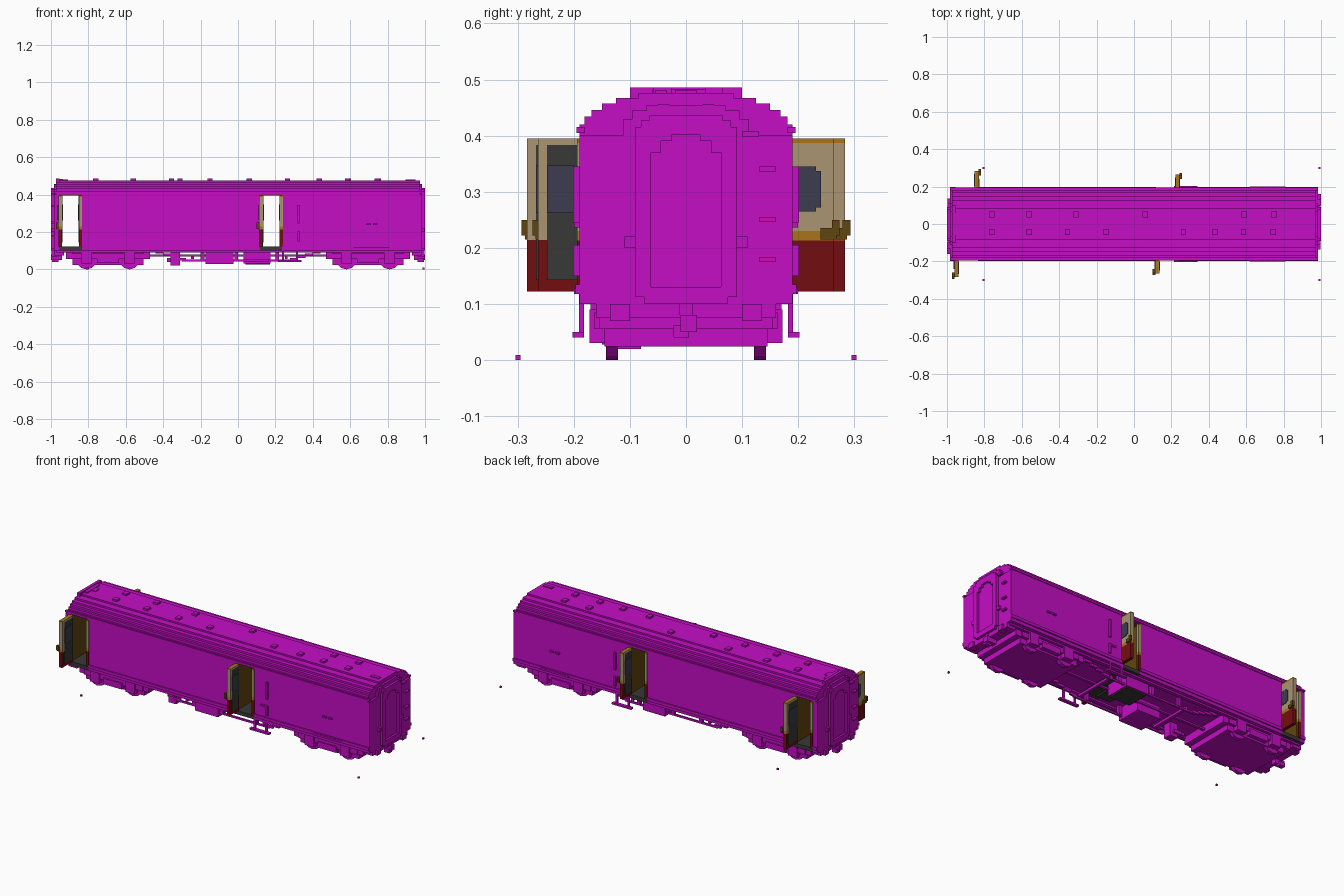
import bpy, bmesh, math

if "Cube" in bpy.data.objects:
    bpy.data.objects.remove(bpy.data.objects["Cube"], do_unlink=True)


def material(name, rgb):
    m = bpy.data.materials.new(name)
    m.use_nodes = True
    m.diffuse_color = (*rgb, 1)
    m.node_tree.nodes["Principled BSDF"].inputs["Base Color"].default_value = (*rgb, 1)
    return m


MAGENTA = material("magenta", (0.56, 0.004, 0.56))
TAN = material("tan", (0.40, 0.30, 0.165))
RED = material("dark red", (0.175, 0.004, 0.005))
GOLD = material("gold", (0.40, 0.175, 0.01))
BROWN = material("brown", (0.117, 0.06, 0.005))
GREY = material("dark grey", (0.04, 0.04, 0.037))
GLASS = material("blue grey glass", (0.045, 0.045, 0.08))


def finish(name, bm, mat):
    bmesh.ops.recalc_face_normals(bm, faces=bm.faces)
    me = bpy.data.meshes.new(name)
    bm.to_mesh(me)
    bm.free()
    me.materials.append(mat)
    ob = bpy.data.objects.new(name, me)
    bpy.context.scene.collection.objects.link(ob)
    return ob


def boxes(name, mat, items, cx=0, s=1, mirror_y=False):
    """Boxes (x0, x1, y0, y1, z0, z1), shifted to cx and turned half round if s is -1."""
    bm = bmesh.new()
    for x0, x1, y0, y1, z0, z1 in items:
        for t in ((1, -1) if mirror_y else (1,)):
            vs = bmesh.ops.create_cube(bm, size=1)["verts"]
            for v in vs:
                x = (x0 + x1) / 2 + v.co.x * (x1 - x0)
                y = (y0 + y1) / 2 + v.co.y * (y1 - y0)
                z = (z0 + z1) / 2 + v.co.z * (z1 - z0)
                v.co = (cx + s * x, s * t * y, z)
    return finish(name, bm, mat)


def prism(name, mat, half, x0, x1):
    """Half cross-section (y, z) mirrored across y and extruded along x."""
    pts = half + [(-y, z) for y, z in reversed(half)]
    bm = bmesh.new()
    f = bm.faces.new([bm.verts.new((x0, y, z)) for y, z in pts])
    ext = bmesh.ops.extrude_face_region(bm, geom=[f])["geom"]
    for v in ext:
        if isinstance(v, bmesh.types.BMVert):
            v.co.x = x1
    return finish(name, bm, mat)


# Body sections between the doorways
VESTIBULES = (-0.895, 0.178)
D = 0.06
cuts = [-0.985] + [c + k for c in VESTIBULES for k in (-D, D)] + [0.985]
for i in range(0, 6, 2):
    prism(f"body_section_{i // 2 + 1}", MAGENTA, [(0.19, 0.10), (0.19, 0.40)], cuts[i], cuts[i + 1])
    boxes(f"body_sill_{i // 2 + 1}", MAGENTA,
          [(cuts[i], cuts[i + 1], 0.185, 0.197, 0.118, 0.135)], mirror_y=True)

# Stepped roof
roof_steps = [(0.19, 0.40), (0.19, 0.42), (0.181, 0.42), (0.181, 0.434), (0.168, 0.434),
              (0.168, 0.446), (0.15, 0.446), (0.15, 0.457), (0.125, 0.457), (0.125, 0.467),
              (0.085, 0.467), (0.085, 0.476)]
prism("roof", MAGENTA, roof_steps, -0.972, 0.972)
boxes("roof_gutter", MAGENTA, [(-0.985, 0.985, 0.18, 0.195, 0.405, 0.415)], mirror_y=True)
boxes("roof_end_rib", MAGENTA, [(-0.972, -0.955, -0.10, 0.10, 0.46, 0.486),
                                (-0.955, -0.935, -0.06, 0.06, 0.46, 0.482),
                                (-0.935, -0.91, -0.02, 0.02, 0.46, 0.48)])

# Roof vents in two rows
vents = [(x, 0.05) for x in (-0.76, -0.56, -0.31, 0.06, 0.59, 0.75)]
vents += [(x, -0.042) for x in (-0.76, -0.56, -0.355, -0.15, 0.265, 0.435, 0.585, 0.745)]
boxes("roof_vents", MAGENTA, [(x - 0.014, x + 0.014, y - 0.016, y + 0.016, 0.47, 0.486)
                              for x, y in vents] + [(0.895, 0.95, -0.055, -0.035, 0.47, 0.481)])

# Vestibules: floor, ceiling, cross walls
for n, c in enumerate(VESTIBULES, 1):
    boxes(f"vestibule_floor_{n}", GREY, [(-D, D, -0.188, 0.188, 0.10, 0.122)], c)
    boxes(f"vestibule_lining_{n}", BROWN, [(-D, D, -0.185, 0.185, 0.395, 0.401),
                                          (-D - 0.002, -D + 0.005, -0.185, 0.185, 0.122, 0.395),
                                          (D - 0.005, D + 0.002, -0.185, 0.185, 0.122, 0.395)], c)

# Livery bands, bottom to top
BANDS = ((RED, "red", 0.122, 0.213), (GOLD, "gold", 0.213, 0.230),
         (TAN, "tan", 0.230, 0.387), (GOLD, "trim", 0.387, 0.395))

# Open doors, hinged on opposite sides at front and back
for n, (c, reach) in enumerate(zip(VESTIBULES, (0.283, 0.264)), 1):
    for s, side in ((1, "front"), (-1, "back")):
        tag = f"{side}_{n}"
        for mat, band, z0, z1 in BANDS:
            boxes(f"door_{band}_{tag}", mat, [(-0.066, -0.047, -reach, -0.18, z0, z1)], c, s)
            boxes(f"jamb_{band}_{tag}", mat, [(0.045, 0.062, -0.194, -0.18, z0, z1)], c, s)
        edge = reach - 0.016
        boxes(f"door_inner_panel_{tag}", GREY, [(-0.047, -0.043, -edge, -0.188, 0.143, 0.383)], c, s)
        boxes(f"door_edge_{tag}", TAN, [(-0.047, -0.043, -reach, -edge, 0.213, 0.395),
                                        (-0.047, -0.043, -edge, -0.188, 0.383, 0.395)], c, s)
        boxes(f"door_window_inner_{tag}", GLASS, [(-0.044, -0.040, -edge, -0.2, 0.262, 0.347)], c, s)
        boxes(f"door_window_outer_{tag}", GLASS, [(-0.069, -0.065, -0.232, -0.195, 0.265, 0.345),
                                                  (-0.069, -0.065, -0.241, -0.232, 0.272, 0.337)], c, s)
        boxes(f"door_handle_{tag}", BROWN, [(-0.078, -0.064, -reach - 0.004, -reach + 0.024, 0.215, 0.235),
                                            (-0.078, -0.064, -reach - 0.01, -reach + 0.004, 0.222, 0.25)], c, s)

# Gangway ends, corner pillars, rungs, coupler and buffers
for s, end in ((1, "right"), (-1, "left")):
    xs = s * 0.96, s * 0.985
    prism(f"gangway_shell_{end}", MAGENTA,
          [(0.112, 0.10), (0.112, 0.43), (0.095, 0.43), (0.095, 0.445), (0.07, 0.445), (0.07, 0.455)], *xs)
    prism(f"gangway_door_{end}", MAGENTA,
          [(0.062, 0.13), (0.062, 0.37), (0.045, 0.37), (0.045, 0.39), (0.025, 0.39), (0.025, 0.402)],
          s * 0.97, s * 0.988)
    boxes(f"gangway_frame_{end}", MAGENTA,
          [(0.97, 1.0, 0.062, 0.09, 0.13, 0.415), (0.97, 1.0, 0.045, 0.08, 0.37, 0.428),
           (0.97, 1.0, 0.025, 0.065, 0.39, 0.436), (0.97, 1.0, -0.03, 0.03, 0.402, 0.436),
           (0.97, 1.0, 0, 0.09, 0.112, 0.13), (0.97, 1.0, 0, 0.075, 0.10, 0.112),
           (0.97, 0.997, 0.09, 0.11, 0.20, 0.22)], 0, s, True)
    boxes(f"end_rungs_{end}", MAGENTA,
          [(0.98, 1.0, y, y + 0.03, z, z + 0.009)
           for y, z in ((0.13, 0.175), (0.13, 0.246), (0.13, 0.336), (0.10, 0.398))], 0, s)
    boxes(f"end_lamps_{end}", MAGENTA, [(0.965, 0.985, 0.03, 0.05, 0.446, 0.456)], 0, s, True)
    boxes(f"headstock_{end}", MAGENTA, [(0.93, 0.985, 0, 0.16, 0.075, 0.10)], 0, s, True)
    boxes(f"coupler_{end}", MAGENTA, [(0.94, 1.0, -0.01, 0.02, 0.05, 0.08),
                                      (0.96, 0.995, -0.022, 0.005, 0.04, 0.062),
                                      (0.96, 0.99, -0.012, 0.012, 0.08, 0.10)], 0, s)
    boxes(f"buffers_{end}", MAGENTA, [(0.96, 0.997, 0.10, 0.135, 0.07, 0.10)], 0, s, True)

# Bogies with side frames, axle boxes and wheels
for c, side in ((-0.695, "left"), (0.695, "right")):
    boxes(f"bogie_core_{side}", MAGENTA, [(-0.19, 0.19, -0.145, 0.145, 0.024, 0.10)], c)
    boxes(f"bogie_side_frames_{side}", MAGENTA,
          [(-0.19, 0.19, 0.145, 0.163, 0.055, 0.085), (-0.06, 0.06, 0.145, 0.17, 0.035, 0.07),
           (-0.225, -0.19, 0.0, 0.155, 0.055, 0.10), (0.19, 0.225, 0.0, 0.155, 0.055, 0.10)]
          + [(k - 0.03, k + 0.03, 0.145, 0.172, 0.03, 0.09) for k in (-0.115, 0.115)],
          c, 1, True)
    bm = bmesh.new()
    for dx in (-0.115, 0.115):
        for y in (-0.132, 0.132):
            r = bmesh.ops.create_cone(bm, cap_ends=True, segments=12, radius1=0.055,
                                      radius2=0.055, depth=0.022)
            for v in r["verts"]:
                x, h, z = v.co.x, v.co.z, v.co.y
                v.co = (c + dx + x, y + h, 0.055 + z)
    finish(f"wheels_{side}", bm, MAGENTA)

# Underframe: equipment boxes, truss bars and brake gear
boxes("equipment_boxes", MAGENTA, [(-0.175, -0.025, -0.15, 0.0, 0.028, 0.10),
                                   (0.03, 0.175, 0.0, 0.15, 0.032, 0.10),
                                   (-0.36, -0.31, -0.13, -0.08, 0.02, 0.10),
                                   (-0.38, -0.33, -0.11, -0.07, 0.04, 0.06)])
boxes("battery_tray", GREY, [(0.04, 0.17, 0.01, 0.14, 0.025, 0.033),
                             (0.06, 0.15, -0.12, -0.03, 0.092, 0.10)])
boxes("truss_bars", MAGENTA,
      [(-0.30, 0.30, 0.125, 0.135, 0.042, 0.052), (-0.02, 0.0, 0.12, 0.138, 0.05, 0.10),
       (0.20, 0.22, 0.12, 0.138, 0.05, 0.10), (-0.2, -0.18, 0.12, 0.138, 0.05, 0.10)]
      + [(a * (0.30 + 0.04 * i) - 0.022, a * (0.30 + 0.04 * i) + 0.022, 0.125, 0.137,
          0.048 + 0.012 * i, 0.062 + 0.012 * i) for i in range(4) for a in (-1, 1)], mirror_y=True)
boxes("brake_rods", MAGENTA, [(-0.48, 0.48, -0.008, 0.008, 0.07, 0.08),
                              (-0.25, -0.235, -0.13, 0.13, 0.055, 0.07),
                              (0.25, 0.265, -0.13, 0.13, 0.055, 0.07)])
boxes("sole_bars", MAGENTA, [(-0.97, 0.97, 0.15, 0.17, 0.09, 0.102)], mirror_y=True)

# Footsteps, handrails, side plates
boxes("footsteps", MAGENTA, [(0.215, 0.34, 0.182, 0.202, 0.04, 0.05),
                             (0.235, 0.247, 0.182, 0.191, 0.05, 0.12),
                             (0.31, 0.322, 0.182, 0.191, 0.05, 0.12)], mirror_y=True)
boxes("handrails", MAGENTA, [(0.318, 0.33, 0.188, 0.201, 0.245, 0.345),
                             (0.318, 0.33, 0.188, 0.201, 0.15, 0.205),
                             (0.285, 0.33, 0.188, 0.198, 0.195, 0.205)], mirror_y=True)
boxes("side_plates", MAGENTA, [(0.685, 0.71, 0.188, 0.2, 0.236, 0.245),
                               (0.722, 0.745, 0.188, 0.2, 0.236, 0.245),
                               (0.62, 0.81, 0.19, 0.2, 0.118, 0.128)], mirror_y=True)

# Small marker blocks beside the track
boxes("marker_blocks", MAGENTA, [(-0.81, -0.80, 0.295, 0.304, 0, 0.009),
                                 (0.987, 0.996, 0.295, 0.304, 0, 0.009)], mirror_y=True)
